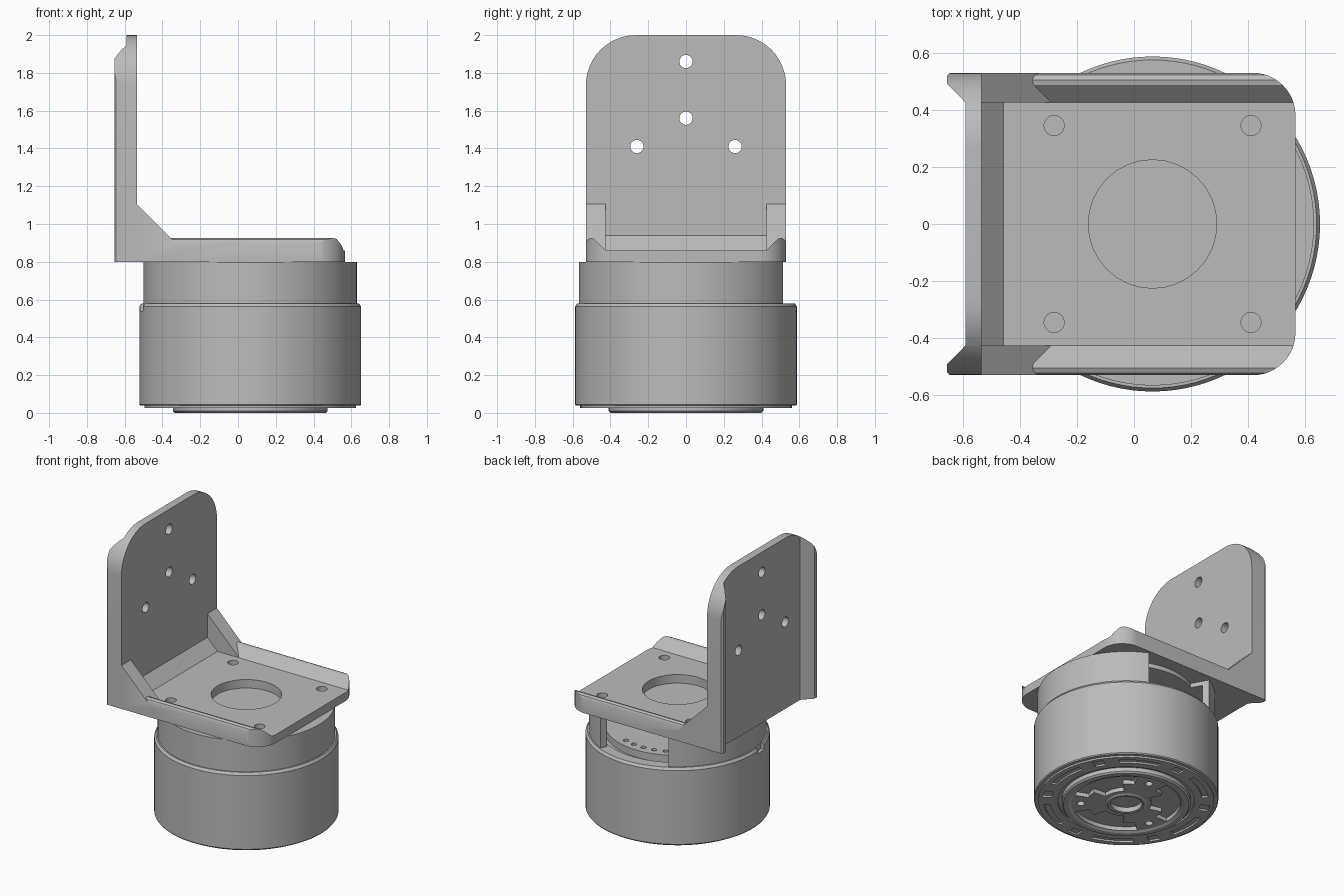
import bpy, bmesh
from math import sin, cos, pi, radians
from mathutils import Vector

cube = bpy.data.objects.get("Cube")
if cube:
    bpy.data.objects.remove(cube)

grey = bpy.data.materials.new("machined_grey")
grey.use_nodes = True
grey.diffuse_color = (0.5, 0.5, 0.5, 1)
grey.node_tree.nodes["Principled BSDF"].inputs["Base Color"].default_value = (0.5, 0.5, 0.5, 1)

CX = 0.065  # motor axis


def finish(name, bm):
    bmesh.ops.recalc_face_normals(bm, faces=bm.faces)
    mesh = bpy.data.meshes.new(name)
    bm.to_mesh(mesh)
    bm.free()
    mesh.materials.append(grey)
    obj = bpy.data.objects.new(name, mesh)
    bpy.context.collection.objects.link(obj)
    return obj


def prism(name, pts, axis, lo, hi):
    """Extrude a 2D outline along an axis; outline uses the other two axes in order."""
    place = {"x": lambda a, b, t: (t, a, b),
             "y": lambda a, b, t: (a, t, b),
             "z": lambda a, b, t: (a, b, t)}[axis]
    bm = bmesh.new()
    face = bm.faces.new([bm.verts.new(place(a, b, lo)) for a, b in pts])
    out = bmesh.ops.extrude_face_region(bm, geom=[face])
    shift = Vector(place(0, 0, hi - lo))
    bmesh.ops.translate(bm, vec=shift, verts=[v for v in out["geom"] if isinstance(v, bmesh.types.BMVert)])
    return finish(name, bm)


def lathe(name, profile, steps=96):
    """Turn an (r, z) profile about the motor axis."""
    bm = bmesh.new()
    vs = [bm.verts.new((CX + r, 0, z)) for r, z in profile]
    es = [bm.edges.new(p) for p in zip(vs, vs[1:])]
    bmesh.ops.spin(bm, geom=vs + es, cent=(CX, 0, 0), axis=(0, 0, 1), angle=2 * pi, steps=steps)
    bmesh.ops.remove_doubles(bm, verts=bm.verts, dist=1e-4)
    return finish(name, bm)


def arc(a, b, r, start, end, n=12):
    return [(a + r * cos(radians(start + (end - start) * i / n)),
             b + r * sin(radians(start + (end - start) * i / n))) for i in range(n + 1)]


def circle(a, b, r, n=32):
    return arc(a, b, r, 0, 360 - 360 / n, n - 1)


def sector(r0, r1, mid, span, z0, z1):
    s, e = mid - span / 2, mid + span / 2
    return prism("cutter", arc(CX, 0, r1, s, e) + arc(CX, 0, r0, e, s), "z", z0, z1)


def combine(obj, others, operation):
    """Apply booleans and remove the helper solids."""
    for other in others:
        mod = obj.modifiers.new("cut", "BOOLEAN")
        mod.operation, mod.solver, mod.object = operation, "EXACT", other
    graph = bpy.context.evaluated_depsgraph_get()
    graph.update()
    old = obj.data
    mesh = bpy.data.meshes.new_from_object(obj.evaluated_get(graph))
    obj.modifiers.clear()
    obj.data = mesh
    bpy.data.meshes.remove(old)
    for other in others:
        bpy.data.objects.remove(other)


def mirrored(half):
    return half + [(-a, b) for a, b in reversed(half)]


# Bracket floor: tray section with raised chamfered edges, rounded outer corners
W = 0.53
bracket = prism("angle_bracket", mirrored([(W, 0.80), (W, 0.90), (0.522, 0.918), (0.505, 0.926),
                                          (0.488, 0.922), (0.425, 0.86)]), "x", -0.56, 0.566)
plan = [(-0.7, -W)] + arc(0.416, -W + 0.15, 0.15, -90, 0) + arc(0.416, W - 0.15, 0.15, 0, 90) + [(-0.7, W)]
combine(bracket, [prism("cutter", plan, "z", 0.7, 1.0)], "INTERSECT")

# Upright plate: outer edge ribs, large rounded top corners
section = [(-0.535, W), (-0.645, W), (-0.655, 0.52), (-0.655, 0.492), (-0.59, 0.425)]
section += [(a, -b) for a, b in reversed(section)]
upright = prism("upright_plate", section, "z", 0.80, 2.05)
R = 0.265
face = [(-W, 0.7)] + arc(-W + R, 2 - R, R, 180, 90) + arc(W - R, 2 - R, R, 90, 0) + [(W, 0.7)]
combine(upright, [prism("cutter", face, "x", -0.8, -0.4)], "INTERSECT")

# Side gussets and inner corner fillet
gusset = [(-0.56, 0.82), (-0.56, 1.105), (-0.535, 1.105), (-0.29, 0.86), (-0.29, 0.82)]
fillet = [(-0.56, 0.82), (-0.56, 0.938), (-0.535, 0.938), (-0.456, 0.859), (-0.456, 0.82)]
parts = [upright, prism("gusset", gusset, "y", 0.425, W), prism("gusset", gusset, "y", -W, -0.425),
         prism("fillet", fillet, "y", -0.44, 0.44)]
combine(bracket, parts, "UNION")

# Bracket holes
holes = [prism("cutter", circle(CX, 0, 0.225), "z", 0.7, 1.0)]
holes += [prism("cutter", circle(x, y, 0.035), "z", 0.7, 1.0) for x in (-0.28, 0.41) for y in (-0.345, 0.345)]
holes += [prism("cutter", circle(y, z, 0.035), "x", -0.8, -0.4)
          for y, z in ((0, 1.86), (0, 1.56), (-0.26, 1.41), (0.26, 1.41))]
combine(bracket, holes, "DIFFERENCE")

# Upper housing: hollow cup with a cap and an opening at the back
upper = lathe("upper_housing", [(0, 0.80), (0.566, 0.80), (0.566, 0.57), (0.52, 0.57), (0.52, 0.77), (0, 0.77)])
combine(upper, [sector(0.44, 0.7, 92, 54, 0.5, 0.9)], "DIFFERENCE")

# Lower housing: chamfered drum with a small notch in its lip
lower = lathe("lower_housing", [(0, 0.56), (0.50, 0.56), (0.50, 0.58), (0.575, 0.58), (0.587, 0.563),
                                (0.587, 0.045), (0.582, 0.038), (0, 0.038)])
combine(lower, [sector(0.567, 0.65, 190, 9, 0.54, 0.65)], "DIFFERENCE")

# Circuit board inside the opening, with small pads
board = lathe("circuit_board", [(0, 0.61), (0.46, 0.61), (0.46, 0.55), (0, 0.55)])
pads = [prism("cutter", circle(CX + 0.4 * cos(radians(a)), 0.4 * sin(radians(a)), 0.018, 12), "z", 0.59, 0.65)
        for a in range(70, 120, 11)]
combine(board, pads, "DIFFERENCE")

# Base ring with alternating long and short arc slots
ring = lathe("base_ring", [(0.435, 0.05), (0.435, 0.026), (0.56, 0.026), (0.56, 0.05), (0.435, 0.05)])
slots = []
for i in range(6):
    slots.append(sector(0.485, 0.525, 60 * i, 30, 0, 0.038))
    slots.append(sector(0.475, 0.535, 60 * i + 30, 8, 0, 0.038))
combine(ring, slots, "DIFFERENCE")

# Rotor face: raised disc with hub bore, three windows and screw holes
rotor = lathe("rotor_face", [(0.1, 0.06), (0.1, 0.004), (0.115, 0.0), (0.13, 0.008), (0.35, 0.008), (0.365, 0.0),
                             (0.40, 0.0), (0.41, 0.01), (0.41, 0.06), (0.1, 0.06)])
cuts = []
for i in range(3):
    a = 120 * i + 20
    cuts.append(sector(0.25, 0.345, a, 84, -0.1, 0.036))
    cuts.append(sector(0.16, 0.26, a, 50, -0.1, 0.036))
    b = radians(a + 60)
    cuts.append(prism("cutter", circle(CX + 0.29 * cos(b), 0.29 * sin(b), 0.025, 16), "z", -0.1, 0.036))
combine(rotor, cuts, "DIFFERENCE")

# Smooth round surfaces, keep machined edges crisp
for obj in (bracket, upper, lower, board, ring, rotor):
    bpy.ops.object.select_all(action="DESELECT")
    obj.select_set(True)
    bpy.context.view_layer.objects.active = obj
    bpy.ops.object.shade_smooth_by_angle(angle=radians(25))
